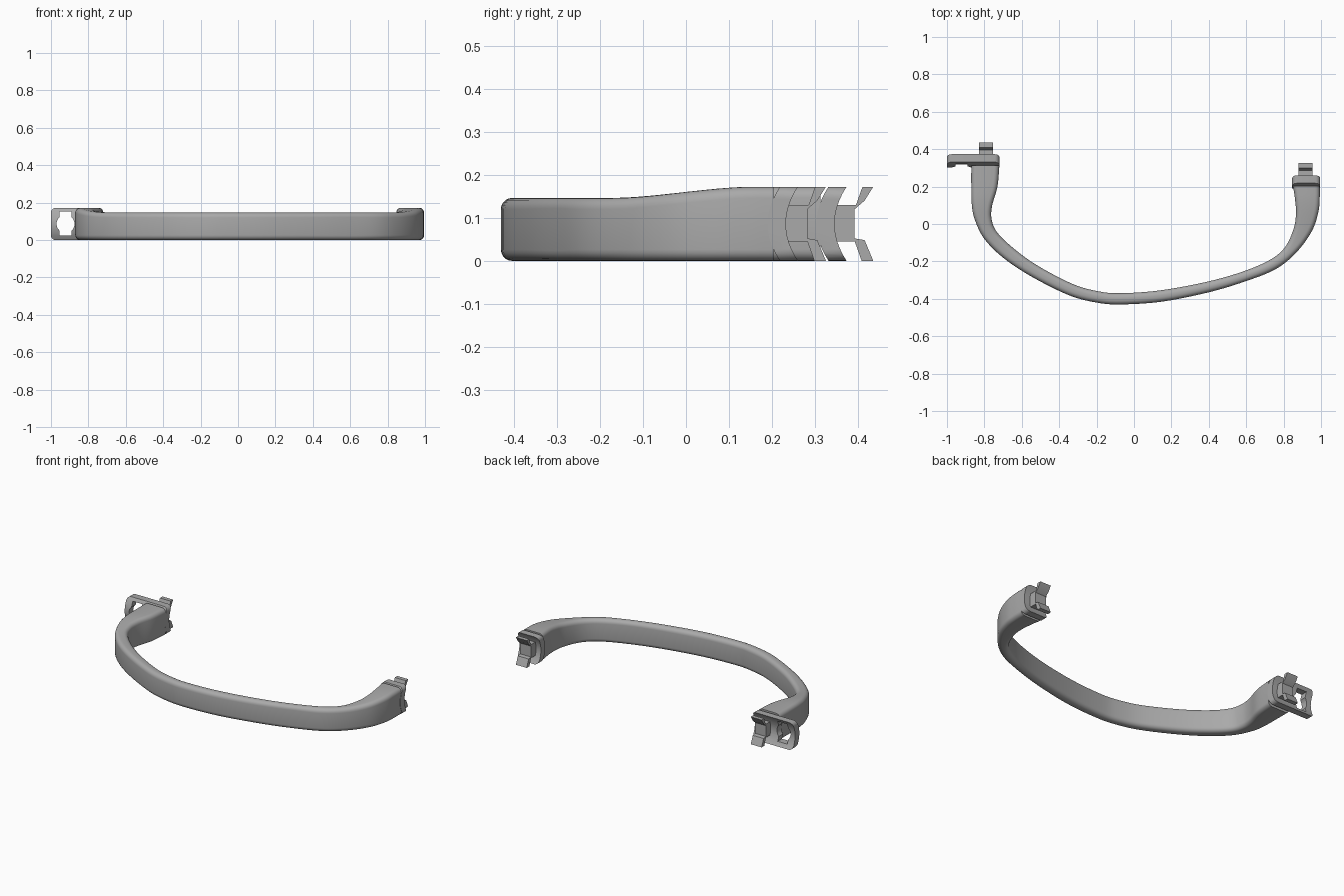
import bpy, bmesh, math
from mathutils import Vector

cube = bpy.data.objects.get("Cube")
if cube:
    bpy.data.objects.remove(cube, do_unlink=True)

# One grey plastic for the whole handle
grey = bpy.data.materials.new("grey_plastic")
grey.use_nodes = True
colour = (0.4, 0.4, 0.4, 1)
grey.diffuse_color = colour
grey.node_tree.nodes["Principled BSDF"].inputs["Base Color"].default_value = colour

HEIGHT = 0.172
MIDDLE = HEIGHT / 2


def make_object(name, bm):
    bmesh.ops.recalc_face_normals(bm, faces=bm.faces)
    mesh = bpy.data.meshes.new(name)
    bm.to_mesh(mesh)
    bm.free()
    mesh.materials.append(grey)
    obj = bpy.data.objects.new(name, mesh)
    bpy.context.collection.objects.link(obj)
    return obj


def activate(obj):
    bpy.ops.object.select_all(action='DESELECT')
    obj.select_set(True)
    bpy.context.view_layer.objects.active = obj


def smooth(obj):
    activate(obj)
    bpy.ops.object.shade_smooth_by_angle(angle=math.radians(35))


def extrude(name, outline, offset):
    """Prism from a closed outline of 3D points."""
    bm = bmesh.new()
    face = bm.faces.new([bm.verts.new(p) for p in outline])
    result = bmesh.ops.extrude_face_region(bm, geom=[face])
    moved = [v for v in result["geom"] if isinstance(v, bmesh.types.BMVert)]
    bmesh.ops.translate(bm, verts=moved, vec=offset)
    return make_object(name, bm)


def boolean(obj, cutter, operation):
    mod = obj.modifiers.new("cut", 'BOOLEAN')
    mod.operation, mod.object, mod.solver = operation, cutter, 'EXACT'
    activate(obj)
    bpy.ops.object.modifier_apply(modifier=mod.name)
    bpy.data.objects.remove(cutter, do_unlink=True)


def rounded_rect(u0, u1, v0, v1, r, steps=5):
    corners = [(u1 - r, v1 - r), (u0 + r, v1 - r), (u0 + r, v0 + r), (u1 - r, v0 + r)]
    points = []
    for quarter, (u, v) in enumerate(corners):
        for i in range(steps + 1):
            a = math.pi / 2 * (quarter + i / steps)
            points.append((u + r * math.cos(a), v + r * math.sin(a)))
    return points


def catmull(a, b, c, d, t):
    return (2 * b + (c - a) * t + (2 * a - 5 * b + 4 * c - d) * t ** 2
            + (3 * b - a - 3 * c + d) * t ** 3) / 2


def top_height(y):
    t = min(max((y + 0.17) / 0.33, 0), 1)
    return 0.146 + (HEIGHT - 0.146) * t * t * (3 - 2 * t)


# Bow: outer x, y and inner x, y along the grip
stations = [Vector(s) for s in (
    (-.87, .312, -.72, .312), (-.87, .2, -.73, .2), (-.867, .1, -.758, .1),
    (-.85, .02, -.762, .03), (-.8, -.08, -.735, -.04), (-.7, -.18, -.65, -.125),
    (-.55, -.28, -.52, -.22), (-.35, -.38, -.33, -.32), (-.2, -.42, -.19, -.36),
    (-.07, -.43, -.07, -.37), (.15, -.415, .14, -.355), (.4, -.365, .385, -.31),
    (.6, -.305, .58, -.255), (.76, -.24, .73, -.19), (.87, -.15, .81, -.12),
    (.95, -.04, .855, -.02), (.985, .06, .866, .06), (.993, .14, .86, .14),
    (.993, .203, .85, .203))]
path = []
for i in range(len(stations) - 1):
    quad = [stations[min(max(i + k, 0), len(stations) - 1)] for k in (-1, 0, 1, 2)]
    path += [catmull(*quad, t / 5) for t in range(5)]
path.append(stations[-1])

bm = bmesh.new()
rings = []
for p in path:
    outer, inner = Vector(p[:2]), Vector(p[2:])
    across = inner - outer
    width = across.length
    across.normalize()
    top = top_height((outer.y + inner.y) / 2)
    section = rounded_rect(0, width, 0, top, min(0.026, width * 0.45))
    rings.append([bm.verts.new((*(outer + across * u), v)) for u, v in section])
for a, b in zip(rings, rings[1:]):
    for i in range(len(a)):
        j = (i + 1) % len(a)
        bm.faces.new((a[i], a[j], b[j], b[i]))
bm.faces.new(rings[0])
bm.faces.new(rings[-1])
smooth(make_object("grip_bow", bm))


def curved_plate(name, x0, x1, y):
    """End plate, hollowed along x, with rounded corners."""
    levels = [HEIGHT * i / 12 for i in range(13)]
    back = [(y + 0.028 * (z / MIDDLE - 1) ** 2, z) for z in levels]
    front = [(v - 0.042, z) for v, z in reversed(back)]
    plate = extrude(name, [(x0, v, z) for v, z in back + front], (x1 - x0, 0, 0))
    outline = rounded_rect(x0, x1, 0, HEIGHT, 0.025)
    cutter = extrude("corner_cutter", [(u, y - 0.2, v) for u, v in outline], (0, 0.4, 0))
    boolean(plate, cutter, 'INTERSECT')
    return plate


def clip(name, x0, x1, y):
    """Central post with two splayed snap arms."""
    profile = [(-0.035, 0.045), (0.047, 0.045), (0.063, 0), (0.09, 0),
               (0.07, 0.048), (0.047, 0.052), (0.047, 0.12), (0.07, 0.14),
               (0.09, HEIGHT), (0.065, HEIGHT), (0.05, 0.13), (-0.035, 0.13)]
    smooth(extrude(name, [(x0, y + v, z) for v, z in profile], (x1 - x0, 0, 0)))


# Right end: wide plate with a keyhole slot
right_plate = curved_plate("right_end_plate", -1, -0.72, 0.345)
slot_x, slot_half, bulge = -0.922, 0.033, 0.048
side = math.acos(slot_half / bulge)
slot = [(slot_half, 0.152 - MIDDLE), (-slot_half, 0.152 - MIDDLE)]
arc = [math.pi - side + 2 * side * i / 10 for i in range(11)]
slot += [(bulge * math.cos(a), bulge * math.sin(a)) for a in arc]
slot += [(-slot_half, 0.025 - MIDDLE), (slot_half, 0.025 - MIDDLE)]
slot += [(-bulge * math.cos(a), -bulge * math.sin(a)) for a in arc]
keyhole = extrude("keyhole_cutter", [(slot_x + u, 0.2, MIDDLE + v) for u, v in slot], (0, 0.3, 0))
boolean(right_plate, keyhole, 'DIFFERENCE')
smooth(right_plate)
clip("right_clip", -0.83, -0.755, 0.345)

# Left end: narrow plate
smooth(curved_plate("left_end_plate", 0.846, 0.995, 0.232))
clip("left_clip", 0.88, 0.955, 0.235)
